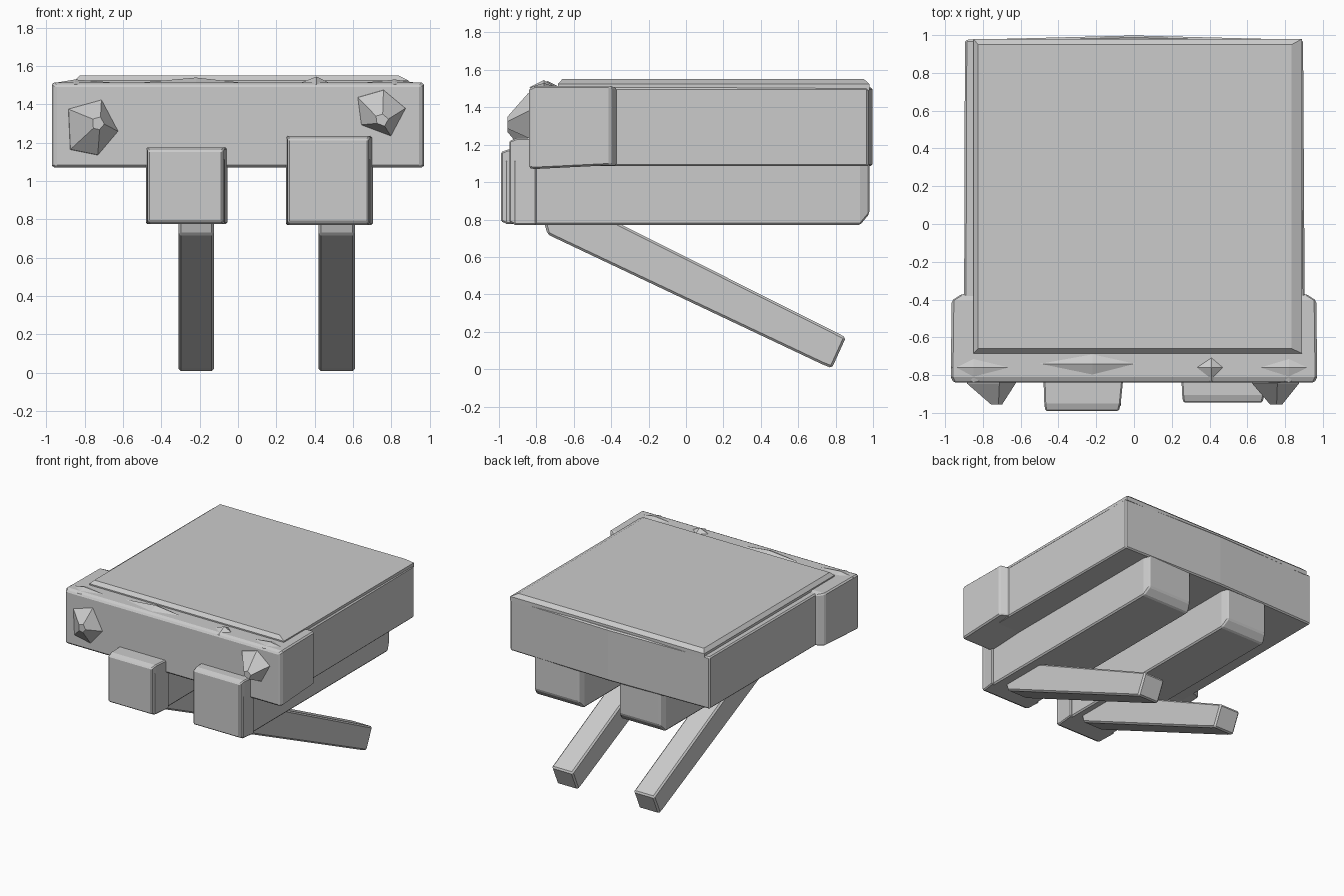
import bpy, bmesh
from mathutils import Vector

if "Cube" in bpy.data.objects:
    bpy.data.objects.remove(bpy.data.objects["Cube"], do_unlink=True)

grey = bpy.data.materials.new("plain grey")
grey.use_nodes = True
colour = (0.6, 0.6, 0.6, 1)
grey.diffuse_color = colour
grey.node_tree.nodes["Principled BSDF"].inputs["Base Color"].default_value = colour


def finish(name, bm, bevel=0.0):
    bmesh.ops.recalc_face_normals(bm, faces=bm.faces)
    mesh = bpy.data.meshes.new(name)
    bm.to_mesh(mesh)
    bm.free()
    mesh.materials.append(grey)
    obj = bpy.data.objects.new(name, mesh)
    bpy.context.collection.objects.link(obj)
    if bevel:
        mod = obj.modifiers.new("Chamfer", 'BEVEL')
        mod.width = bevel
        mod.segments = 1
    return obj


def loft(name, rings, bevel=0.0):
    """Skin matching rings of points and cap both ends."""
    bm = bmesh.new()
    loops = [[bm.verts.new(p) for p in ring] for ring in rings]
    n = len(loops[0])
    for a, b in zip(loops, loops[1:]):
        for i in range(n):
            j = (i + 1) % n
            bm.faces.new((a[i], a[j], b[j], b[i]))
    bm.faces.new(loops[0])
    bm.faces.new(loops[-1])
    return finish(name, bm, bevel)


def rect_y(y, x0, x1, z0, z1):
    return [(x0, y, z0), (x1, y, z0), (x1, y, z1), (x0, y, z1)]


def rect_z(z, x0, x1, y0, y1):
    return [(x0, y0, z), (x1, y0, z), (x1, y1, z), (x0, y1, z)]


# Main tray, its back wall bowed slightly outwards at the middle
def tray_outline(z):
    return [(-0.9, -0.6, z), (0.905, -0.6, z), (0.895, 0.975, z),
            (0, 0.998, z), (-0.895, 0.975, z)]


loft("main_tray", [tray_outline(1.085), tray_outline(1.505)], 0.01)

# Raised lid with sloping rims
loft("top_lid", [rect_z(1.49, -0.85, 0.89, -0.685, 0.98),
                 rect_z(1.525, -0.85, 0.89, -0.685, 0.98),
                 rect_z(1.552, -0.825, 0.835, -0.66, 0.95)])

# Wide front bumper with tapered rear cheeks
loft("front_bumper", [rect_y(-0.84, -0.955, 0.955, 1.075, 1.5),
                      rect_y(-0.81, -0.97, 0.97, 1.07, 1.515),
                      rect_y(-0.405, -0.965, 0.965, 1.09, 1.515),
                      rect_y(-0.37, -0.91, 0.91, 1.09, 1.5)], 0.01)


# Uneven ridges along the bumper top
def ridge(name, x0, peak, x1, y, height):
    bm = bmesh.new()
    base = [bm.verts.new(p) for p in
            ((x0, y, 1.51), (peak, y - 0.08, 1.505), (x1, y, 1.51), (peak, y + 0.06, 1.51))]
    tip = bm.verts.new((peak, y, height))
    for i in range(4):
        bm.faces.new((base[i], base[(i + 1) % 4], tip))
    bm.faces.new(base)
    finish(name, bm)


ridge("right_ridge", -0.55, -0.22, 0.05, -0.74, 1.54)
ridge("left_ridge", 0.32, 0.41, 0.48, -0.76, 1.545)
ridge("right_corner_ridge", -0.97, -0.85, -0.6, -0.76, 1.53)
ridge("left_corner_ridge", 0.62, 0.82, 0.95, -0.76, 1.53)


# Rough faceted lamps
def lamp(name, outline, tip, nose):
    centre = sum((Vector((x, 0, z)) for x, z in outline), Vector()) / len(outline)
    tip = Vector(tip)
    rings = []
    for scale, y in ((1, -0.82), (0.95, -0.845), (nose, tip.y)):
        t = 0 if y > -0.9 else 1
        ring = []
        for x, z in outline:
            p = centre.lerp(Vector((tip.x, 0, tip.z)), t) + (Vector((x, 0, z)) - centre) * scale
            ring.append((p.x, y, p.z))
        rings.append(ring)
    loft(name, rings)


lamp("right_lamp", [(-0.89, 1.38), (-0.88, 1.16), (-0.73, 1.13), (-0.62, 1.26), (-0.71, 1.43)],
     (-0.73, -0.955, 1.3), 0.22)
lamp("left_lamp", [(0.62, 1.44), (0.64, 1.29), (0.8, 1.23), (0.88, 1.38), (0.76, 1.48)],
     (0.75, -0.955, 1.32), 0.25)


# Long beams below the tray, with taller blocks at their front ends
def beam(side, x0, x1, front, top, bottom):
    loft(side + "_beam", [rect_y(front + 0.02, x0, x1, bottom, 1.12),
                          rect_y(0.93, x0, x1, bottom, 1.12),
                          rect_y(0.98, x0 + 0.02, x1 - 0.02, bottom + 0.06, 1.12)], 0.01)
    loft(side + "_beam_end", [rect_y(front, x0, x1 - 0.01, bottom + 0.015, top - 0.015),
                              rect_y(front + 0.04, x0 - 0.005, x1, bottom, top),
                              rect_y(-0.8, x0 - 0.01, x1 + 0.015, bottom, top)], 0.008)


beam("right", -0.47, -0.07, -0.99, 1.175, 0.775)
beam("left", 0.26, 0.69, -0.945, 1.235, 0.77)

# Slanted legs running down and back
profile = [(-0.76, 0.79), (-0.74, 0.72), (0.73, 0.025), (0.78, 0.005),
           (0.855, 0.17), (-0.28, 0.74), (-0.38, 0.79)]
for side, x0, x1 in (("right", -0.31, -0.125), ("left", 0.42, 0.61)):
    loft(side + "_leg", [[(x, y, z) for y, z in profile] for x in (x0, x1)], 0.012)
